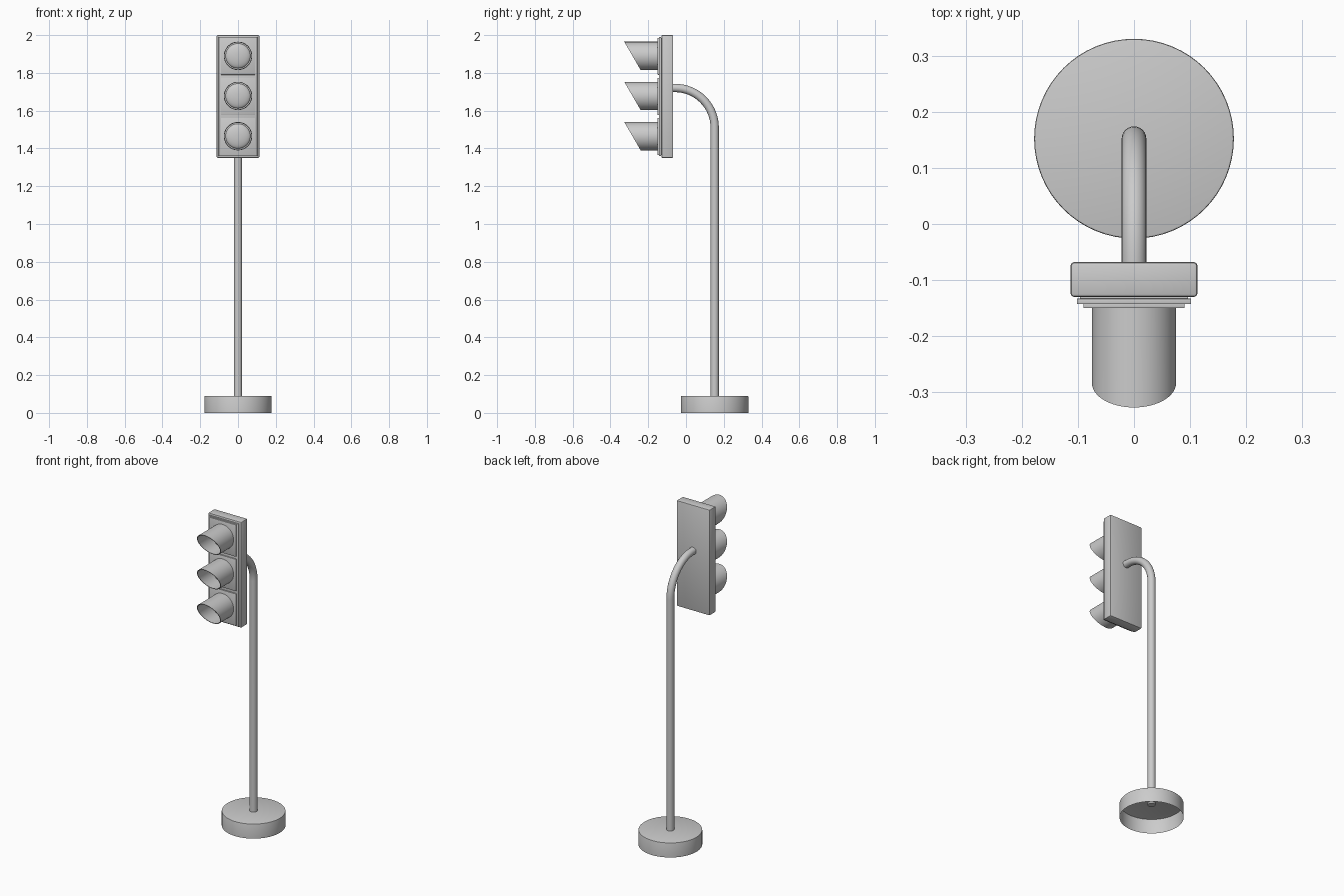
import bpy, bmesh, math
from mathutils import Vector

cube = bpy.data.objects.get("Cube")
if cube:
    bpy.data.objects.remove(cube, do_unlink=True)

GREY = (0.6, 0.6, 0.6, 1)
grey = bpy.data.materials.new("plain_grey")
grey.use_nodes = True
grey.diffuse_color = GREY
grey.node_tree.nodes["Principled BSDF"].inputs["Base Color"].default_value = GREY


def finish(name, bm, smooth=True):
    bmesh.ops.remove_doubles(bm, verts=bm.verts, dist=1e-5)
    mesh = bpy.data.meshes.new(name)
    bm.to_mesh(mesh)
    bm.free()
    mesh.materials.append(grey)
    obj = bpy.data.objects.new(name, mesh)
    bpy.context.collection.objects.link(obj)
    if smooth:
        bpy.ops.object.select_all(action="DESELECT")
        obj.select_set(True)
        bpy.context.view_layer.objects.active = obj
        bpy.ops.object.shade_smooth_by_angle(angle=math.radians(35))
    return obj


def box(name, half_x, y0, y1, z0, z1, bevel):
    bm = bmesh.new()
    bmesh.ops.create_cube(bm, size=1)
    for v in bm.verts:
        v.co = (v.co.x * 2 * half_x, (y0 + y1) / 2 + v.co.y * (y1 - y0),
                (z0 + z1) / 2 + v.co.z * (z1 - z0))
    if bevel:
        bmesh.ops.bevel(bm, geom=bm.edges[:], offset=bevel, segments=2,
                        profile=0.5, affect="EDGES")
    return finish(name, bm)


def skin(name, rings, cap_start=False, cap_end=False):
    """Join a list of closed point rings into one surface."""
    bm = bmesh.new()
    loops = [[bm.verts.new(p) for p in ring] for ring in rings]
    n = len(loops[0])
    for a, b in zip(loops, loops[1:]):
        for i in range(n):
            j = (i + 1) % n
            bm.faces.new((a[i], a[j], b[j], b[i]))
    if cap_start:
        bm.faces.new(loops[0][::-1])
    if cap_end:
        bm.faces.new(loops[-1])
    return finish(name, bm)


def ring(centre, u, v, radius, n):
    turns = [math.tau * i / n for i in range(n)]
    return [centre + radius * (u * math.cos(t) + v * math.sin(t)) for t in turns]


X, Y, Z = Vector((1, 0, 0)), Vector((0, 1, 0)), Vector((0, 0, 1))
POLE_Y = 0.152

# Round foot, open underneath
foot_profile = [(0.178, 0), (0.178, 0.086), (0.177, 0.089), (0.174, 0.09)]
skin("base", [ring(Vector((0, POLE_Y, z)), X, Y, r, 64) for r, z in foot_profile],
     cap_end=True)

# Pole bending forward into the back of the housing
BEND = 0.21
path = [(Vector((0, POLE_Y, 0.08)), 0.0)]
for i in range(17):
    a = math.pi / 2 * i / 16
    path.append((Vector((0, POLE_Y - BEND + BEND * math.cos(a),
                         1.51 + BEND * math.sin(a))), a))
path.append((Vector((0, -0.08, 1.72)), math.pi / 2))
skin("pole", [ring(c, X, Y * math.cos(a) + Z * math.sin(a), 0.022, 24)
              for c, a in path], True, True)

# Housing and stepped front
box("housing", 0.113, -0.13, -0.068, 1.35, 2.0, 0.006)
box("front_gasket", 0.096, -0.136, -0.125, 1.366, 1.984, 0)
box("front_frame", 0.102, -0.143, -0.133, 1.36, 1.99, 0.001)


# Three light modules, each with a door, a lens and a slanted visor
def visor(name, z, outer, inner):
    def slanted(radius):
        pts = ring(Vector((0, 0, z)), X, Z, radius, 48)
        for p in pts:
            p.y = -0.2835 - (p.z - z) / outer * 0.0435
        return pts

    def straight(radius, y):
        return ring(Vector((0, y, z)), X, Z, radius, 48)

    return skin(name, [straight(outer, -0.146), slanted(outer),
                       slanted(inner), straight(inner, -0.146)])


for label, z in (("lower", 1.465), ("middle", 1.678), ("upper", 1.89)):
    box(label + "_door", 0.09, -0.15, -0.14, z - 0.1, z + 0.096, 0.001)
    visor(label + "_visor", z, 0.075, 0.071)
    dome = []
    for i in range(8):
        a = math.pi / 2 * i / 8
        dome.append(ring(Vector((0, -0.149 - 0.02 * math.sin(a), z)), X, Z,
                         0.066 * math.cos(a), 40))
    skin(label + "_lens", dome, cap_end=True)

# Make all closed and open shells face outward
for obj in bpy.context.collection.objects:
    if obj.type == "MESH" and grey.name in obj.data.materials:
        bm = bmesh.new()
        bm.from_mesh(obj.data)
        bmesh.ops.recalc_face_normals(bm, faces=bm.faces)
        # Lenses must look forward, the foot must look up
        if obj.name.endswith("_lens") and sum(f.normal.y for f in bm.faces) > 0:
            bmesh.ops.reverse_faces(bm, faces=bm.faces)
        if obj.name == "base" and max(bm.faces, key=lambda f: f.calc_area()).normal.z < 0:
            bmesh.ops.reverse_faces(bm, faces=bm.faces)
        bm.to_mesh(obj.data)
        bm.free()
